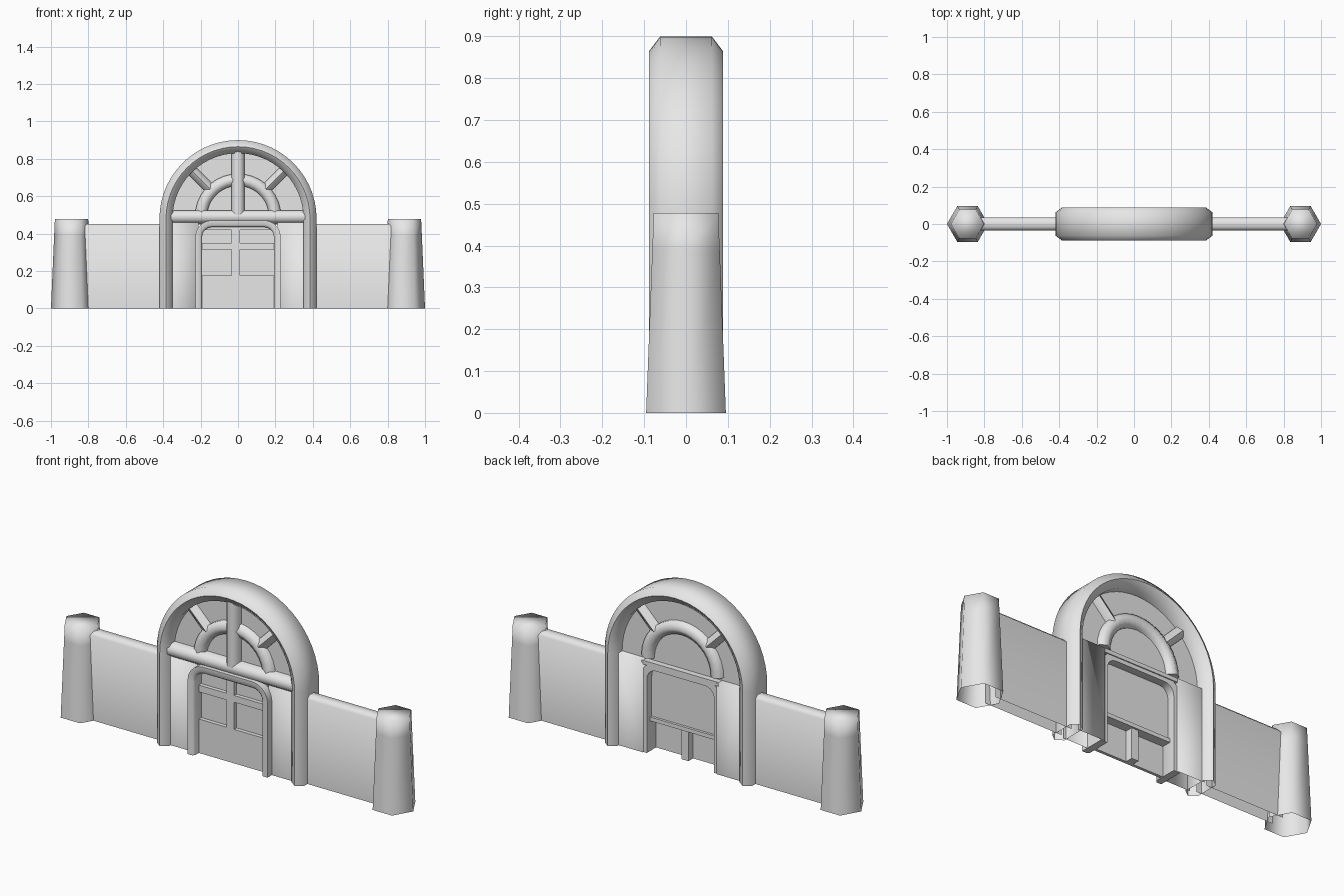
import bpy, bmesh
from math import sin, cos, pi, radians
from mathutils import Vector

cube = bpy.data.objects.get("Cube")
if cube:
    bpy.data.objects.remove(cube, do_unlink=True)

stone = bpy.data.materials.new("light_grey")
stone.use_nodes = True
stone.diffuse_color = (0.8, 0.8, 0.8, 1)
stone.node_tree.nodes["Principled BSDF"].inputs["Base Color"].default_value = (0.8, 0.8, 0.8, 1)

SPRING = 0.48  # height where the arch starts to curve


def finish(name, bm, sharp=70):
    bmesh.ops.recalc_face_normals(bm, faces=bm.faces)
    mesh = bpy.data.meshes.new(name)
    bm.to_mesh(mesh)
    bm.free()
    mesh.materials.append(stone)
    for p in mesh.polygons:
        p.use_smooth = True
    if sharp < 180:
        mesh.set_sharp_from_angle(angle=radians(sharp))
    obj = bpy.data.objects.new(name, mesh)
    bpy.context.collection.objects.link(obj)
    return obj


def skin(bm, rings, closed=True):
    """Join matching rings of vertices with quads."""
    n = len(rings[0])
    for a, b in zip(rings, rings[1:]):
        for i in range(n if closed else n - 1):
            j = (i + 1) % n
            bm.faces.new((a[i], a[j], b[j], b[i]))


def sweep(name, path, profile, caps=False):
    """Carry an (across, y) profile along a path in the x-z plane."""
    bm = bmesh.new()
    pts = [Vector(p) for p in path]
    rings = []
    for i, p in enumerate(pts):
        before = (p - pts[i - 1]).normalized() if i else (pts[1] - p).normalized()
        after = (pts[i + 1] - p).normalized() if i < len(pts) - 1 else before
        t = (before + after).normalized()
        normal = Vector((-t.y, t.x)) / max(t.dot(before), 0.5)
        rings.append([bm.verts.new((p.x + normal.x * u, y, p.y + normal.y * u)) for u, y in profile])
    skin(bm, rings)
    if caps:
        bm.faces.new(rings[0])
        bm.faces.new(rings[-1])
    return finish(name, bm)


def box(name, x0, x1, y0, y1, z0, z1):
    bm = bmesh.new()
    bmesh.ops.create_cube(bm, size=1)
    for v in bm.verts:
        v.co = ((x0 + x1) / 2 + v.co.x * (x1 - x0),
                (y0 + y1) / 2 + v.co.y * (y1 - y0),
                (z0 + z1) / 2 + v.co.z * (z1 - z0))
    return finish(name, bm, 30)


def hexagon(half, y_flat, y_tip):
    """Six-sided tube section with bevelled front and back."""
    return [(half, -y_flat), (0, -y_tip), (-half, -y_flat),
            (-half, y_flat), (0, y_tip), (half, y_flat)]


def arc(radius, cx, cz, a0, a1, n):
    return [(cx + radius * cos(a0 + (a1 - a0) * i / n),
             cz + radius * sin(a0 + (a1 - a0) * i / n)) for i in range(n + 1)]


# Main arch
path = [(0.385, 0)] + arc(0.385, 0, SPRING, 0, pi, 28) + [(-0.385, 0)]
sweep("main_arch", path, hexagon(0.035, 0.062, 0.088))

# Fanlight: back plate, ring and spokes
bm = bmesh.new()
outline = arc(0.365, 0, SPRING, 0, pi, 28) + [(-0.365, 0.45), (0.365, 0.45)]
plate = [[bm.verts.new((x, y, z)) for x, z in outline] for y in (-0.02, 0.02)]
skin(bm, plate)
for ring in plate:
    bm.faces.new(ring)
finish("fanlight_plate", bm, 40)
sweep("fanlight_ring", arc(0.198, 0, 0.49, 0, pi, 18), hexagon(0.032, 0.035, 0.055), True)
for label, a in (("left", pi / 4), ("right", 3 * pi / 4)):
    spoke = [(r * cos(a), 0.49 + r * sin(a)) for r in (0.21, 0.37)]
    sweep(label + "_spoke", spoke, hexagon(0.028, 0.03, 0.05), True)
front_bar = [(0.035, 0), (0.035, -0.045), (0.015, -0.068), (-0.015, -0.068), (-0.035, -0.045), (-0.035, 0)]
sweep("centre_spoke", [(0, 0.5), (0, 0.85)], front_bar, True)
sweep("cross_beam", [(-0.365, 0.49), (0.365, 0.49)], front_bar, True)

# Door surround, running through the wall
corner = 0.07
path = ([(0.21, 0)] + arc(corner, 0.21 - corner, 0.453 - corner, 0, pi / 2, 5)
        + arc(corner, corner - 0.21, 0.453 - corner, pi / 2, pi, 5) + [(-0.21, 0)])
sweep("door_surround", path, [(0.018, -0.075), (0.008, -0.085), (-0.018, -0.085),
                              (-0.018, 0.045), (0.018, 0.045)], True)
box("lintel", -0.22, 0.22, -0.045, 0.05, 0.455, 0.475)

# Door leaf with window recesses in front and a hollow lower back
box("door_leaf", -0.2, 0.2, -0.025, 0.005, 0.17, 0.455)
box("door_lower_panel", -0.2, 0.2, -0.045, -0.03, 0, 0.175)
box("door_centre_stile", -0.035, 0.01, -0.045, -0.02, 0.17, 0.45)
box("door_middle_rail", -0.2, 0.2, -0.045, -0.02, 0.315, 0.35)
box("door_top_rail", -0.2, 0.2, -0.045, -0.02, 0.42, 0.455)
box("door_back_ledge", -0.2, 0.2, -0.035, 0.018, 0.155, 0.175)
box("door_back_post", -0.02, 0.02, -0.035, 0.008, 0, 0.16)

for label, s in (("left", 1), ("right", -1)):
    # Wall beside the door, softly shaded round its inner edge
    bm = bmesh.new()
    section = [(0.365, -0.05), (0.21, -0.05), (0.21, 0.05), (0.365, 0.05)]
    rings = [[bm.verts.new((s * x, y, z)) for x, y in section] for z in (0, 0.475)]
    skin(bm, rings, closed=False)
    bm.faces.new(rings[1])
    finish(label + "_door_wall", bm, 180)

    # Outer wall with a softened top
    bm = bmesh.new()
    section = [(-0.035, 0), (-0.035, 0.435), (-0.018, 0.452), (0.018, 0.452), (0.035, 0.435), (0.035, 0)]
    rings = [[bm.verts.new((s * x, y, z)) for y, z in section] for x in (0.39, 0.83)]
    skin(bm, rings, closed=False)
    finish(label + "_wall", bm)

    # Tapered six-sided end pillar
    bm = bmesh.new()
    rings = [[bm.verts.new((s * 0.89 + r * cos(k * pi / 3), r * sin(k * pi / 3), z)) for k in range(6)]
             for z, r in ((0, 0.11), (0.39, 0.093), (0.478, 0.089))]
    skin(bm, rings)
    bm.faces.new(rings[-1])
    finish(label + "_pillar", bm, 180)
